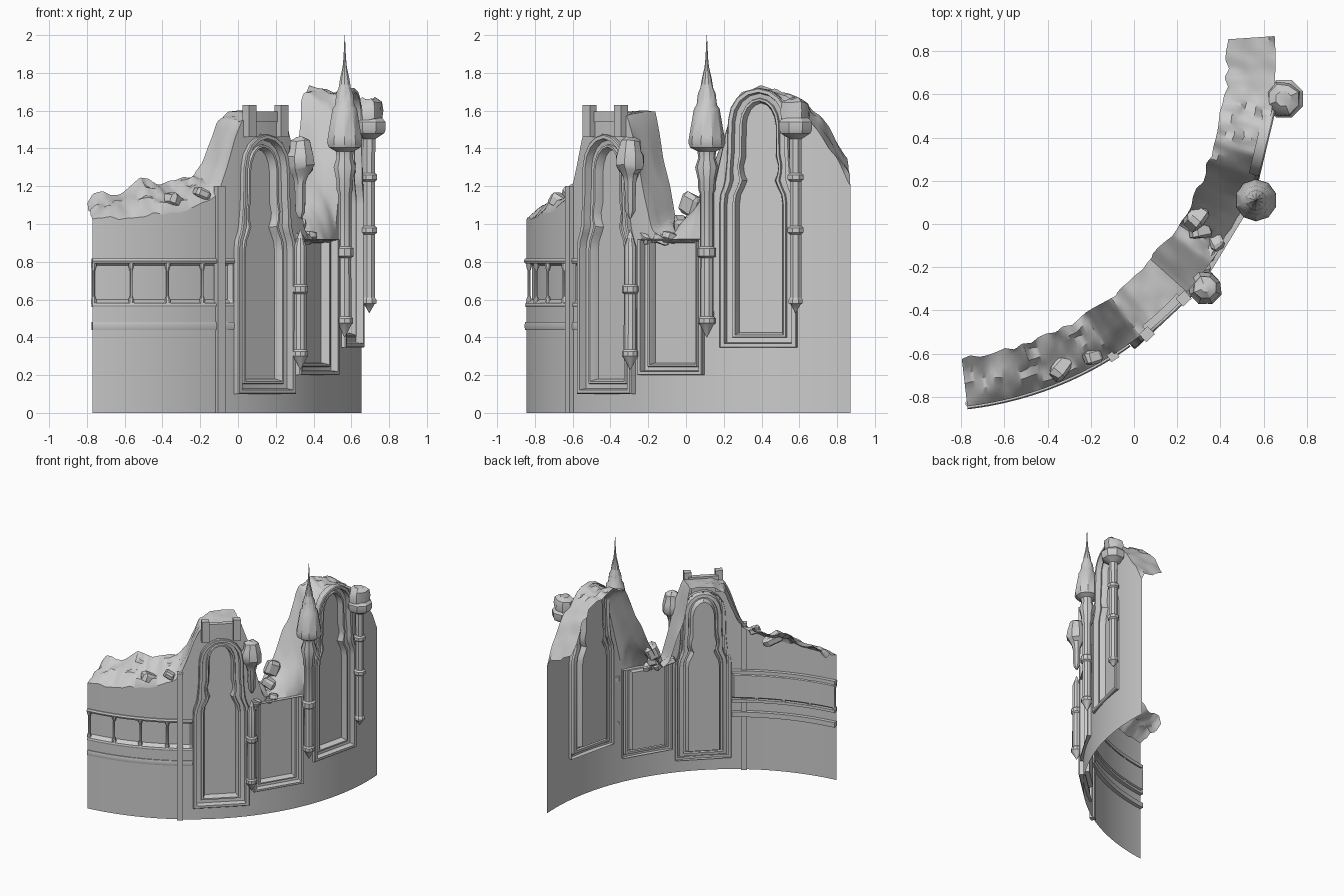
import bpy, bmesh, math, random
from mathutils import Vector, Matrix

if "Cube" in bpy.data.objects:
    bpy.data.objects.remove(bpy.data.objects["Cube"])

random.seed(7)
CX, CY, R = -0.96, 0.76, 1.615        # centre and radius of the curved wall
A0, A1 = -83.3, 3.9                   # end angles in degrees


def polar(r, deg, z=0.0):
    a = math.radians(deg)
    return Vector((CX + r * math.cos(a), CY + r * math.sin(a), z))


def interp(table, x, col=1):
    if x <= table[0][0]:
        return table[0][col]
    for p, q in zip(table, table[1:]):
        if x <= q[0]:
            return p[col] + (q[col] - p[col]) * (x - p[0]) / (q[0] - p[0])
    return table[-1][col]


def finish(name, bm, smooth=True, fix=True):
    if fix:
        bmesh.ops.recalc_face_normals(bm, faces=bm.faces)
    me = bpy.data.meshes.new(name)
    bm.to_mesh(me)
    bm.free()
    ob = bpy.data.objects.new(name, me)
    bpy.context.collection.objects.link(ob)
    if smooth:
        bpy.ops.object.select_all(action='DESELECT')
        ob.select_set(True)
        bpy.context.view_layer.objects.active = ob
        bpy.ops.object.shade_smooth_by_angle(angle=math.radians(32))
    return ob


def loft(bm, rings, closed=True):
    rows = [[bm.verts.new(p) for p in ring] for ring in rings]
    n = len(rows[0])
    for a, b in zip(rows, rows[1:]):
        for i in range(n if closed else n - 1):
            j = (i + 1) % n
            bm.faces.new((a[i], a[j], b[j], b[i]))
    return rows


def lathe(name, x, y, prof, n=10, rough=0.0):
    bm = bmesh.new()
    rings = []
    for r, z in prof:
        ring = []
        for i in range(n):
            a = 2 * math.pi * (i + .5) / n
            k = r * (1 + random.uniform(-rough, rough))
            ring.append((x + k * math.cos(a), y + k * math.sin(a), z + random.uniform(-rough, rough) * .08))
        rings.append(ring)
    rows = loft(bm, rings)
    bm.faces.new(rows[0])
    bm.faces.new(rows[-1])
    return finish(name, bm)


def arc_band(name, a0, a1, section, n=24):
    bm = bmesh.new()
    rows = loft(bm, [[polar(r, a0 + (a1 - a0) * i / n, z) for r, z in section] for i in range(n + 1)])
    bm.faces.new(rows[0])
    bm.faces.new(rows[-1])
    return finish(name, bm)


def box(name, loc, size, deg):
    bm = bmesh.new()
    bmesh.ops.create_cube(bm, size=1, matrix=Matrix.Translation(loc) @ Matrix.Rotation(math.radians(deg), 4, 'Z')
                          @ Matrix.Diagonal((*size, 1)))
    return finish(name, bm, False)


def rock(name, loc, size, rot):
    bm = bmesh.new()
    bmesh.ops.create_cube(bm, size=1)
    bmesh.ops.bevel(bm, geom=bm.edges[:], offset=.2, segments=1, affect='EDGES')
    m = Matrix.Translation(loc) @ Matrix.Rotation(rot, 4, 'Z') @ Matrix.Rotation(.4, 4, 'Y') @ Matrix.Diagonal((*size, 1))
    for v in bm.verts:
        v.co *= random.uniform(.85, 1.15)
    bm.transform(m)
    return finish(name, bm, False)


# Window outlines as (half width, z), bottom to apex
ARCH = [(.21, .10), (.21, .86), (.205, .91), (.19, .95), (.18, .99), (.175, 1.04), (.17, 1.09),
        (.168, 1.15), (.165, 1.30), (.15, 1.37), (.115, 1.425), (.065, 1.46), (0, 1.475)]
GLASS = [(.117, .18), (.117, .86), (.11, .91), (.09, .95), (.075, .985), (.09, 1.02), (.095, 1.06),
         (.082, 1.11), (.08, 1.28), (.073, 1.32), (.055, 1.36), (.03, 1.385), (0, 1.395)]
RECT, PANE = [(.2, .20), (.2, .92)], [(.13, .265), (.13, .90)]
# name, angle, radius, z shift, outer, inner
WINDOWS = [("left_window", -47, 1.62, 0, ARCH, GLASS),
           ("middle_panel", -31.3, 1.615, 0, RECT, PANE),
           ("right_window", -13.5, 1.608, .245, ARCH, GLASS)]


def in_window(p):
    for _, deg, r, dz, outer, _ in WINDOWS:
        d = p - polar(r, deg)
        a = math.radians(deg)
        u = -d.x * math.sin(a) + d.y * math.cos(a)
        z = p.z - dz
        if outer[0][1] + .015 < z < outer[-1][1] - .012:
            if abs(u) < interp([(q[1], q[0]) for q in outer], z) - .016:
                return True
    return False


# Curved wall shell: angle, outer top edge z, inner top edge z
TOP = [(-83.3, 1.03, 1.10), (-82, 1.04, 1.15), (-76, 1.03, 1.17), (-71.5, 1.06, 1.24), (-67, 1.07, 1.20),
       (-61, 1.11, 1.25), (-58, 1.17, 1.26), (-56, 1.30, 1.34), (-54, 1.46, 1.43), (-52.5, 1.55, 1.54),
       (-49, 1.58, 1.60), (-41.5, 1.58, 1.60), (-39.5, 1.42, 1.33), (-37.5, 1.15, 1.20), (-35.5, .97, 1.03),
       (-33, .92, .98), (-30, .91, 1.13), (-27, .92, 1.27), (-24, .97, 1.43), (-21.5, 1.27, 1.58),
       (-19.5, 1.53, 1.70), (-16, 1.69, 1.72), (-11, 1.70, 1.71), (-8, 1.65, 1.68), (-5, 1.58, 1.64),
       (-2, 1.48, 1.57), (1, 1.36, 1.46), (3.9, 1.21, 1.36)]
NC, NT = 174, 6
noise = [[(A0 + k * 1.7, random.uniform(-1, 1)) for k in range(54)] for _ in range(2 * NT + 2)]
bm = bmesh.new()
columns = []
for c in range(NC + 1):
    deg = A0 + (A1 - A0) * c / NC
    zo, zi = interp(TOP, deg), interp(TOP, deg, 2)
    zo_j = zo + .012 * interp(noise[0], deg)
    col = []
    for k in range(45):
        z = k * .02
        recess = .03 if deg < -55 and .59 < z < .79 else 0
        col.append(polar(R - recess, deg, z))
    for k in range(1, 29):
        col.append(polar(R, deg, .88 + (zo_j - .88) * k / 28))
    calm = .3 if -51 < deg < -41 else 1
    for k in range(1, NT + 1):
        t = k / NT
        z = zo + (zi - zo) * t ** .8 + calm * .018 * interp(noise[2 * k], deg)
        r = R - .225 * t + calm * .012 * interp(noise[2 * k + 1], deg)
        col.append(polar(r, deg, z))
    columns.append(col)
loft(bm, columns, False)
bmesh.ops.delete(bm, geom=[f for f in bm.faces if f.calc_center_median().z < 1.72
                           and in_window(f.calc_center_median())
                           and abs((f.calc_center_median() - polar(0, 0)).xy.length - R) < .006], context='FACES')
finish("ruined_wall", bm, fix=False)

# Windows: stepped frames lofted from outer to inner outline, then a pane
STEPS = [(0, -.035), (0, .012), (.06, .018), (.28, .018), (.36, -.022), (.66, -.026), (.7, -.01),
         (.84, -.01), (.93, -.03), (1, -.055)]
for name, deg, r, dz, outer, inner in WINDOWS:
    a = math.radians(deg)
    tang = Vector((-math.sin(a), math.cos(a), 0))
    bm = bmesh.new()
    rings = []
    for t, d in STEPS:
        half = [(o[0] + (i[0] - o[0]) * t, o[1] + (i[1] - o[1]) * t) for o, i in zip(outer, inner)]
        pts = half + [(-u, z) for u, z in reversed(half) if u > 1e-6]
        rings.append([polar(r + d, deg, z + dz) + tang * u for u, z in pts])
    rows = loft(bm, rings)
    bm.faces.new(rows[-1])
    finish(name, bm, fix=False)

# Frieze on the low wall: mouldings and small columns
for name, z0, z1, out in (("lower_moulding", .44, .48, .012), ("frieze_ledge", .56, .582, .008),
                          ("frieze_cornice", .79, .818, .014)):
    m = (z0 + z1) / 2
    arc_band(name, A0, -54.6, [(R - .03, z0), (R + out * .6, z0), (R + out, m), (R + out * .6, z1), (R - .03, z1)])
for i in range(4):
    p = polar(R - .012, -83 + 7.25 * i)
    lathe(f"frieze_column_{i}", p.x, p.y, [(.016, .58), (.016, .6), (.008, .62), (.008, .75), (.016, .775), (.016, .795)], 8)
box("tall_pilaster", polar(R + .005, -57.8, .6), (.04, .045, 1.2), -57.8)

# Parapet over the left window
for i, (x, y) in enumerate(((.06, -.51), (.23, -.345))):
    box(f"parapet_post_{i}", (x, y, 1.545), (.05, .055, .17), -47)
arc_band("parapet_rail", -51, -43, [(R - .03, 1.54), (R + .008, 1.54), (R + .008, 1.595), (R - .03, 1.595)], 6)

# Turrets
lathe("spire_turret", .565, .11,
      [(.002, .40), (.036, .465), (.046, .475), (.046, .50), (.037, .51), (.036, .82), (.05, .83), (.05, .87), (.037, .88),
       (.037, 1.16), (.045, 1.18), (.046, 1.23), (.062, 1.30), (.045, 1.35), (.05, 1.385), (.088, 1.405), (.098, 1.43),
       (.094, 1.46), (.068, 1.61), (.054, 1.63), (.047, 1.69), (.034, 1.72), (.026, 1.77), (.012, 1.83), (.007, 1.88),
       (.001, 2.0)])
lathe("right_turret", .695, .58,
      [(.002, .53), (.03, .575), (.04, .58), (.04, .6), (.033, .61), (.033, .945), (.045, .955), (.045, .98), (.033, .99),
       (.033, 1.225), (.045, 1.235), (.045, 1.26), (.033, 1.27), (.035, 1.45), (.085, 1.48), (.094, 1.50), (.094, 1.54),
       (.075, 1.56)], 8)
lathe("right_turret_broken_cap", .69, .58, [(.078, 1.55), (.08, 1.6), (.07, 1.64), (.035, 1.665)], 8, .12)
lathe("left_turret_shaft", .33, -.295,
      [(.002, .23), (.036, .29), (.043, .30), (.043, .325), (.035, .335), (.034, .63), (.044, .64), (.044, .67), (.034, .68),
       (.034, .88), (.002, .97)])
lathe("left_turret_head", .33, -.295,
      [(.008, 1.03), (.028, 1.07), (.032, 1.22), (.045, 1.26), (.07, 1.29), (.078, 1.31), (.078, 1.36), (.065, 1.39),
       (.055, 1.44), (.02, 1.46)], 8, .07)

# Rubble
ROCKS = [((-.33, -.655, 1.11), (.16, .08, .07), .9), ((-.19, -.615, 1.16), (.08, .07, .05), .3),
         ((.30, -.21, .93), (.10, .06, .05), .5), ((.34, -.13, .92), (.09, .07, .05), 1.2),
         ((.38, -.08, .93), (.08, .06, .05), 2), ((.31, -.03, 1.0), (.10, .07, .07), .2),
         ((.29, .03, 1.10), (.10, .08, .12), .9), ((.35, .0, .95), (.07, .05, .05), 1.7)]
for i, (loc, size, rot) in enumerate(ROCKS):
    rock(f"rubble_{i}", loc, size, rot)
